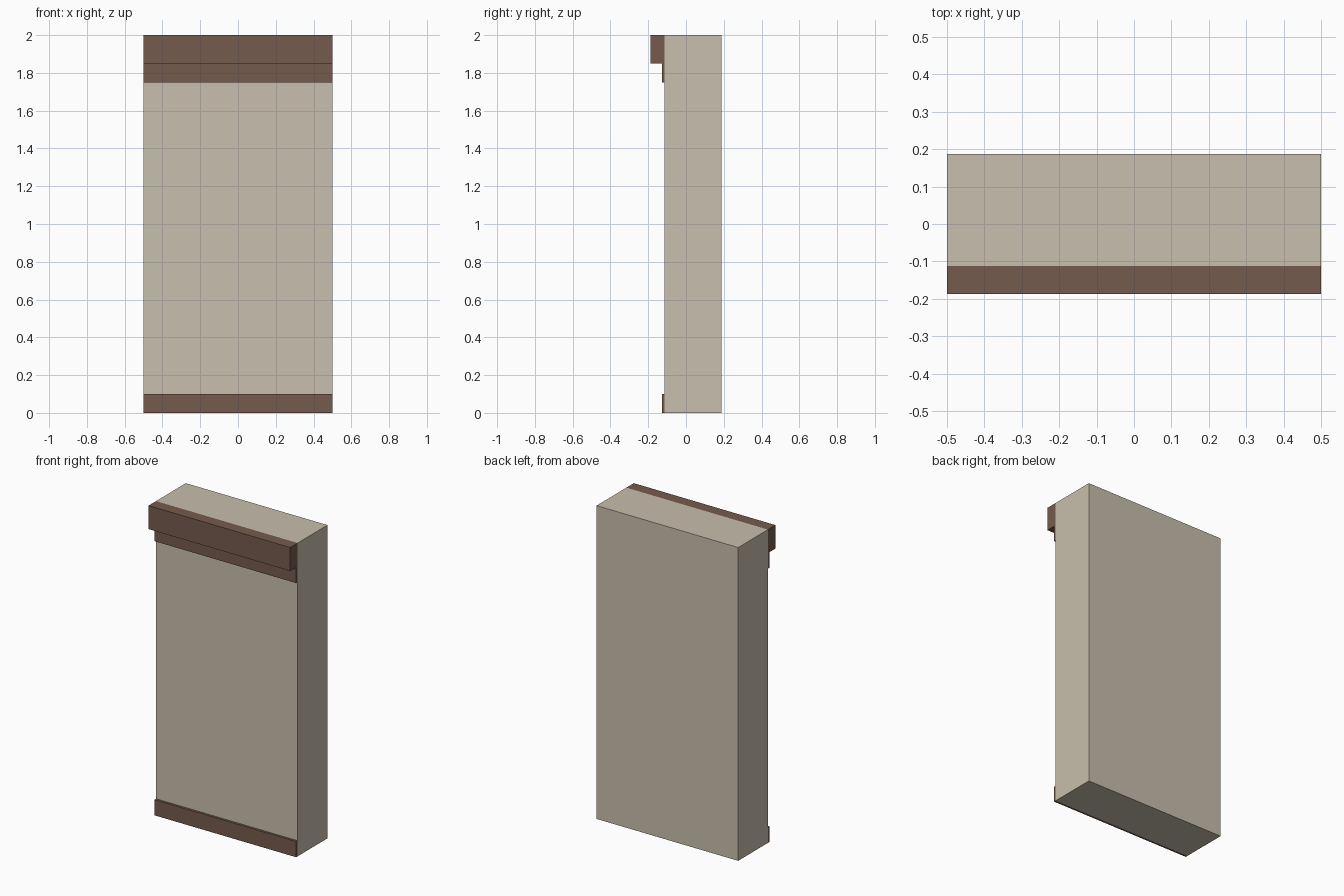
import bpy
import bmesh

if "Cube" in bpy.data.objects:
    bpy.data.objects.remove(bpy.data.objects["Cube"])


def material(name, rgb):
    m = bpy.data.materials.new(name)
    m.diffuse_color = (*rgb, 1.0)
    m.use_nodes = True
    m.node_tree.nodes["Principled BSDF"].inputs["Base Color"].default_value = m.diffuse_color
    return m


plaster = material("beige plaster", (0.578, 0.521, 0.418))
wood = material("brown wood", (0.178, 0.105, 0.074))

HALF = 0.5       # half of the wall length
FACE = -0.1125   # front face of the wall
BACK = 0.1875


def extrude_profile(name, profile, mat):
    """Sweep a (y, z) outline along x over the full wall length."""
    bm = bmesh.new()
    face = bm.faces.new([bm.verts.new((-HALF, y, z)) for y, z in profile])
    swept = bmesh.ops.extrude_face_region(bm, geom=[face])["geom"]
    verts = [v for v in swept if isinstance(v, bmesh.types.BMVert)]
    bmesh.ops.translate(bm, verts=verts, vec=(2 * HALF, 0, 0))
    bmesh.ops.recalc_face_normals(bm, faces=bm.faces)
    mesh = bpy.data.meshes.new(name)
    bm.to_mesh(mesh)
    bm.free()
    mesh.materials.append(mat)
    obj = bpy.data.objects.new(name, mesh)
    bpy.context.collection.objects.link(obj)
    return obj


# Wall slab
extrude_profile("wall", [(FACE, 0), (BACK, 0), (BACK, 2), (FACE, 2)], plaster)

# Stepped cornice: thin frieze below a deep top beam
extrude_profile("cornice", [
    (FACE, 2), (-0.1875, 2), (-0.1875, 1.85),
    (FACE - 0.015, 1.85), (FACE - 0.015, 1.75), (FACE, 1.75)], wood)

# Baseboard
extrude_profile("baseboard", [
    (FACE, 0), (FACE, 0.1), (FACE - 0.015, 0.1), (FACE - 0.015, 0)], wood)
